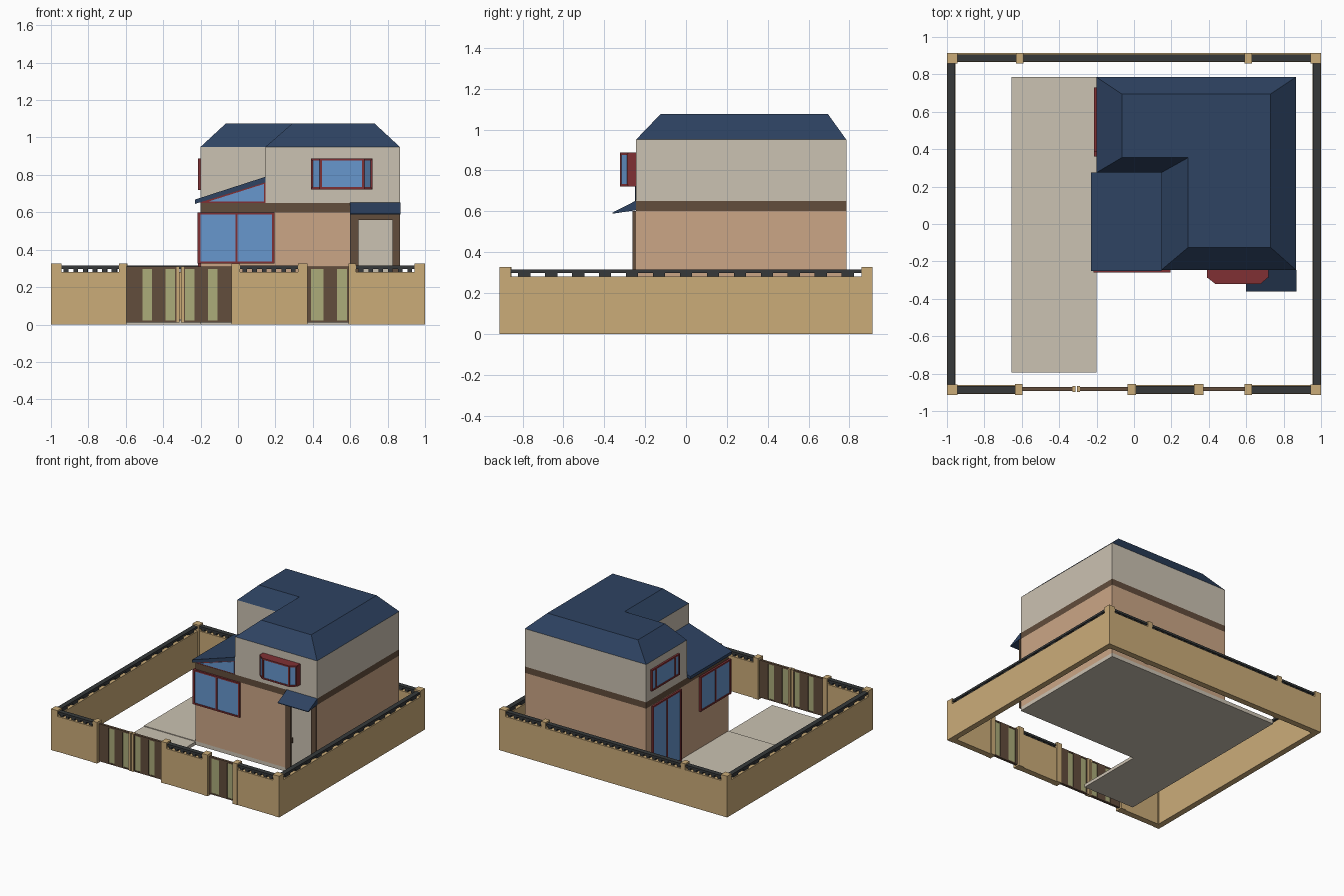
import bpy, bmesh

if "Cube" in bpy.data.objects:
    bpy.data.objects.remove(bpy.data.objects["Cube"])

def mat(name, r, g, b):
    m = bpy.data.materials.new(name)
    m.diffuse_color = [(c / 255 / 12.92 if c < 10 else ((c / 255 + .055) / 1.055) ** 2.4) for c in (r, g, b)] + [1]
    m.use_nodes = True
    m.node_tree.nodes["Principled BSDF"].inputs["Base Color"].default_value = m.diffuse_color
    return m

TAN = mat("tan wall", 203, 172, 121)
PEACH = mat("peach render", 203, 166, 134)
BEIGE = mat("beige render", 203, 194, 178)
BROWN = mat("brown wood", 98, 77, 60)
NAVY = mat("navy roof", 46, 67, 98)
RED = mat("red frame", 128, 48, 52)
GLASS = mat("blue glass", 103, 151, 206)
GREEN = mat("olive panel", 172, 172, 122)
DARK = mat("charcoal rail", 54, 57, 58)


def build(name, lofts, m):
    """One object from pairs of matching rings."""
    bm = bmesh.new()
    for a, b in lofts:
        va, vb = [bm.verts.new(p) for p in a], [bm.verts.new(p) for p in b]
        n = len(va)
        bm.faces.new(va[::-1])
        bm.faces.new(vb)
        for i in range(n):
            bm.faces.new((va[i], va[(i + 1) % n], vb[(i + 1) % n], vb[i]))
    bmesh.ops.recalc_face_normals(bm, faces=bm.faces)
    me = bpy.data.meshes.new(name)
    bm.to_mesh(me)
    bm.free()
    me.materials.append(m)
    o = bpy.data.objects.new(name, me)
    bpy.context.collection.objects.link(o)
    return o


def flat(pts, z0, z1):
    return [(x, y, z0) for x, y in pts], [(x, y, z1) for x, y in pts]


def along_y(pts, y0, y1):
    return [(x, y0, z) for x, z in pts], [(x, y1, z) for x, z in pts]


def along_x(pts, x0, x1):
    return [(x0, y, z) for y, z in pts], [(x1, y, z) for y, z in pts]


def box(x0, x1, y0, y1, z0, z1):
    return flat([(x0, y0), (x1, y0), (x1, y1), (x0, y1)], z0, z1)


def window(name, side, wall, a0, a1, z0, z1, bars, depth=.015, f=.012):
    """Framed window on a front (y) or left (x) wall, bars at given positions."""
    def bx(p0, p1, q0, q1, d):
        return box(p0, p1, wall - d, wall, q0, q1) if side == "front" else box(wall - d, wall, p0, p1, q0, q1)
    frame = [bx(a0, a1, z0, z0 + f, depth), bx(a0, a1, z1 - f, z1, depth)]
    frame += [bx(p - f / 2, p + f / 2, z0 + f, z1 - f, depth) for p in [a0 + f / 2, a1 - f / 2] + bars]
    build(name + "_frame", frame, RED)
    build(name + "_glass", [bx(a0 + f, a1 - f, z0 + f, z1 - f, depth - .005)], GLASS)


# ---- ground slabs
build("house_slab", [box(-.655, .865, -.245, .785, 0, .03)], BEIGE)
build("driveway", [box(-.655, -.2, -.795, -.245, 0, .025)], BEIGE)

# ---- house body
build("ground_floor", [box(-.2, .865, -.245, .785, .03, .6)], PEACH)
build("floor_band", [box(-.2, .865, -.245, .785, .6, .65)], BROWN)
L = [(.147, -.245), (.865, -.245), (.865, .785), (-.2, .785), (-.2, .275), (.147, .275)]
L_TOP = [(.29, -.125), (.73, -.125), (.73, .695), (-.065, .695), (-.065, .355), (.29, .355)]
build("upper_floor", [flat(L, .65, .95)], BEIGE)
build("main_roof", [([(x, y, .95) for x, y in L], [(x, y, 1.075) for x, y in L_TOP])], NAVY)

# ---- lean-to roof with glazed gable
build("lean_roof", [along_y([(-.23, .645), (.147, .76), (.147, .79), (-.23, .668)], -.25, .275)], NAVY)
build("gable_frame", [along_y([(-.2, .65), (.147, .65), (.147, .762), (-.2, .656)], -.243, .275)], RED)
build("gable_glass", [along_y([(-.16, .657), (.14, .657), (.14, .752)], -.247, -.24)], GLASS)

# ---- windows
window("corner_window_front", "front", -.245, -.217, .195, .325, .6, [-.008])
window("corner_window_side", "left", -.2, -.258, .12, .325, .6, [-.07])
window("patio_door", "left", -.2, .36, .72, .03, .595, [.54])
window("rear_upper_window", "left", -.2, .385, .73, .72, .888, [.44, .675])

# ---- bay window
bay = [(.39, -.245), (.39, -.285), (.437, -.322), (.675, -.322), (.718, -.285), (.718, -.245)]
pane = [(.388, -.245), (.388, -.25), (.389, -.284), (.436, -.321), (.676, -.321), (.719, -.284), (.719, -.245)]
build("bay_caps", [flat(bay, .722, .734), flat(bay, .876, .888)], RED)
build("bay_glass", [flat([(.393, -.245), (.393, -.283), (.439, -.318), (.673, -.318), (.715, -.283), (.715, -.245)],
                         .734, .876)], GLASS)
build("bay_posts", [box(.39, .4, -.29, -.245, .73, .88), box(.708, .718, -.29, -.245, .73, .88),
                    box(.435, .449, -.322, -.31, .73, .88), box(.663, .677, -.322, -.31, .73, .88)], RED)

# ---- entrance
build("porch_canopy", [along_x([(-.36, .588), (-.245, .605), (-.245, .652), (-.36, .593)], .6, .868)], NAVY)
build("door_frame", [box(.6, .645, -.262, -.245, .03, .6), box(.825, .866, -.262, -.245, .03, .6),
                     box(.6, .866, -.262, -.245, .56, .6)], BROWN)
build("front_door", [box(.645, .825, -.252, -.245, .03, .56)], BEIGE)
build("door_handle", [box(.65, .66, -.265, -.25, .25, .29)], BROWN)

# ---- boundary walls
FY = (-.91, -.862)
walls = [box(s * .977 - .023, s * .977 + .023, -.9, .9, 0, .28) for s in (-1, 1)]
walls += [box(-.98, .98, .865, .913, 0, .28)]
walls += [box(a, b, *FY, 0, .28) for a, b in ((-.98, -.6), (-.035, .37), (.595, .98))]
build("boundary_walls", walls, TAN)
posts = [box(min(s, s * .945), max(s, s * .945), min(t * .913, t * .858), max(t * .913, t * .858), 0, .327)
         for s in (-1, 1) for t in (-1, 1)]
posts += [box(x - .02, x + .02, .858, .913, 0, .327) for x in (-.612, .612)]
posts += [box(a, b, -.913, -.855, 0, .327) for a, b in ((-.637, -.597), (-.035, .01), (.322, .372), (.59, .632))]
build("wall_posts", posts, TAN)


# ---- charcoal railings: bar on short blocks
def railing(axis, c, a0, a1, n, w):
    def bx(p0, p1, h, z0, z1):
        return box(p0, p1, c - h, c + h, z0, z1) if axis == "x" else box(c - h, c + h, p0, p1, z0, z1)
    step = (a1 - a0) / n
    return [bx(a0, a1, .019, .298, .315)] + [
        bx(a0 + step * (i + .5) - w / 2, a0 + step * (i + .5) + w / 2, .014, .28, .298) for i in range(n)]


rails = []
for s in (-1, 1):
    rails += railing("y", s * .977, -.858, .858, 13, .06)
for a, b, n in ((-.945, -.637, 6), (.01, .322, 6), (.632, .945, 6)):
    rails += railing("x", -.886, a, b, n, .025)
for a, b, n in ((-.945, -.632, 6), (-.592, .592, 22), (.632, .945, 6)):
    rails += railing("x", .888, a, b, n, .025)
build("railings", rails, DARK)


# ---- striped gates
def gate(name, edges):
    strips = list(zip(edges, edges[1:]))
    for m, k in ((BROWN, 0), (GREEN, 1)):
        d = .01 - .004 * k
        parts = [box(min(s), max(s), -.882 - d, -.882 + d, .015, .305) for s in strips[k::2]]
        if k == 0:
            lo, hi = min(edges), max(edges)
            parts += [box(lo, hi, -.892, -.872, .297, .309), box(lo, hi, -.892, -.872, .012, .022)]
        build(name + ("_green_panels" if k else "_brown_panels"), parts, m)


left = [-.598, -.51, -.46, -.387, -.337, -.318]
gate("left_gate", left)
gate("right_gate", [-.612 - x + -.008 + -.0 for x in left])
gate("side_gate", [.372, .39, .457, .53, .583, .592])
build("gate_stiles", [box(x - .008, x + .008, -.897, -.867, .01, .31) for x in (-.322, -.298)], TAN)
